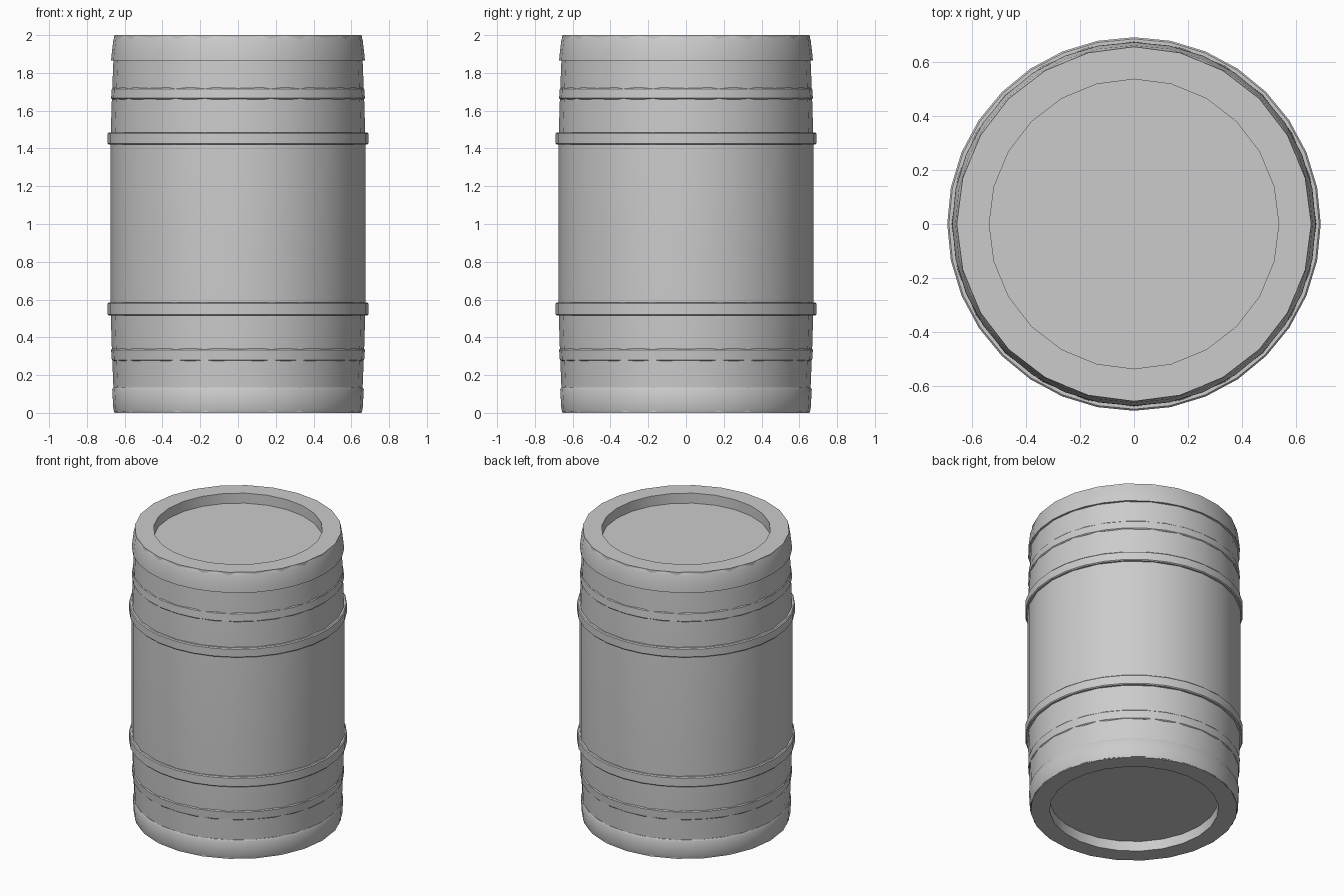
import bpy, bmesh, math

if "Cube" in bpy.data.objects:
    bpy.data.objects.remove(bpy.data.objects["Cube"])


def lathe(name, profile, sides, closed=False):
    """Spin an (r, z) profile around z; r = 0 ends become poles."""
    bm = bmesh.new()
    rings = []
    for r, z in profile:
        if r == 0:
            rings.append([bm.verts.new((0, 0, z))] * sides)
        else:
            rings.append([bm.verts.new((r * math.cos(2 * math.pi * i / sides),
                                        r * math.sin(2 * math.pi * i / sides), z))
                          for i in range(sides)])
    pairs = list(zip(rings, rings[1:]))
    if closed:
        pairs.append((rings[-1], rings[0]))
    for a, b in pairs:
        for i in range(sides):
            j = (i + 1) % sides
            bm.faces.new(dict.fromkeys((a[i], a[j], b[j], b[i])))
    bmesh.ops.recalc_face_normals(bm, faces=bm.faces)
    me = bpy.data.meshes.new(name)
    bm.to_mesh(me)
    bm.free()
    ob = bpy.data.objects.new(name, me)
    bpy.context.collection.objects.link(ob)
    bpy.ops.object.select_all(action='DESELECT')
    ob.select_set(True)
    bpy.context.view_layer.objects.active = ob
    bpy.ops.object.shade_smooth_by_angle(angle=math.radians(35))
    return ob


# Barrel body: gently bulged wall with recessed lid and base
half = [(0, 0.07), (0.535, 0.07), (0.535, 0), (0.655, 0), (0.66, 0.14), (0.668, 0.34), (0.675, 0.56)]
body = half + [(r, 2 - z) for r, z in reversed(half)]
lathe("barrel_body", body, 24)


# Hoops: rounded bands, (name, low z, high z, low radius, high radius)
def hoop(name, z0, z1, r0, r1):
    b = 0.006
    lathe(name, [(0.63, z0), (r0 - b, z0), (r0, z0 + b),
                 (r1, z1 - b), (r1 - b, z1), (0.63, z1)], 32, closed=True)


for name, z0, z1, r0, r1 in [("lower_outer_hoop", 0.275, 0.34, 0.668, 0.672),
                             ("lower_belly_hoop", 0.515, 0.585, 0.69, 0.69),
                             ("upper_belly_hoop", 1.42, 1.485, 0.69, 0.69),
                             ("upper_outer_hoop", 1.66, 1.722, 0.672, 0.668)]:
    hoop(name, z0, z1, r0, r1)

# Wide end hoops at the rims
lathe("bottom_rim_hoop", [(0.63, 0.005), (0.655, 0.005), (0.66, 0.02),
                          (0.666, 0.125), (0.66, 0.135), (0.63, 0.135)], 32, closed=True)
lathe("top_rim_hoop", [(0.63, 1.865), (0.672, 1.865), (0.67, 1.89),
                       (0.66, 1.975), (0.65, 1.998), (0.63, 1.998)], 32, closed=True)
